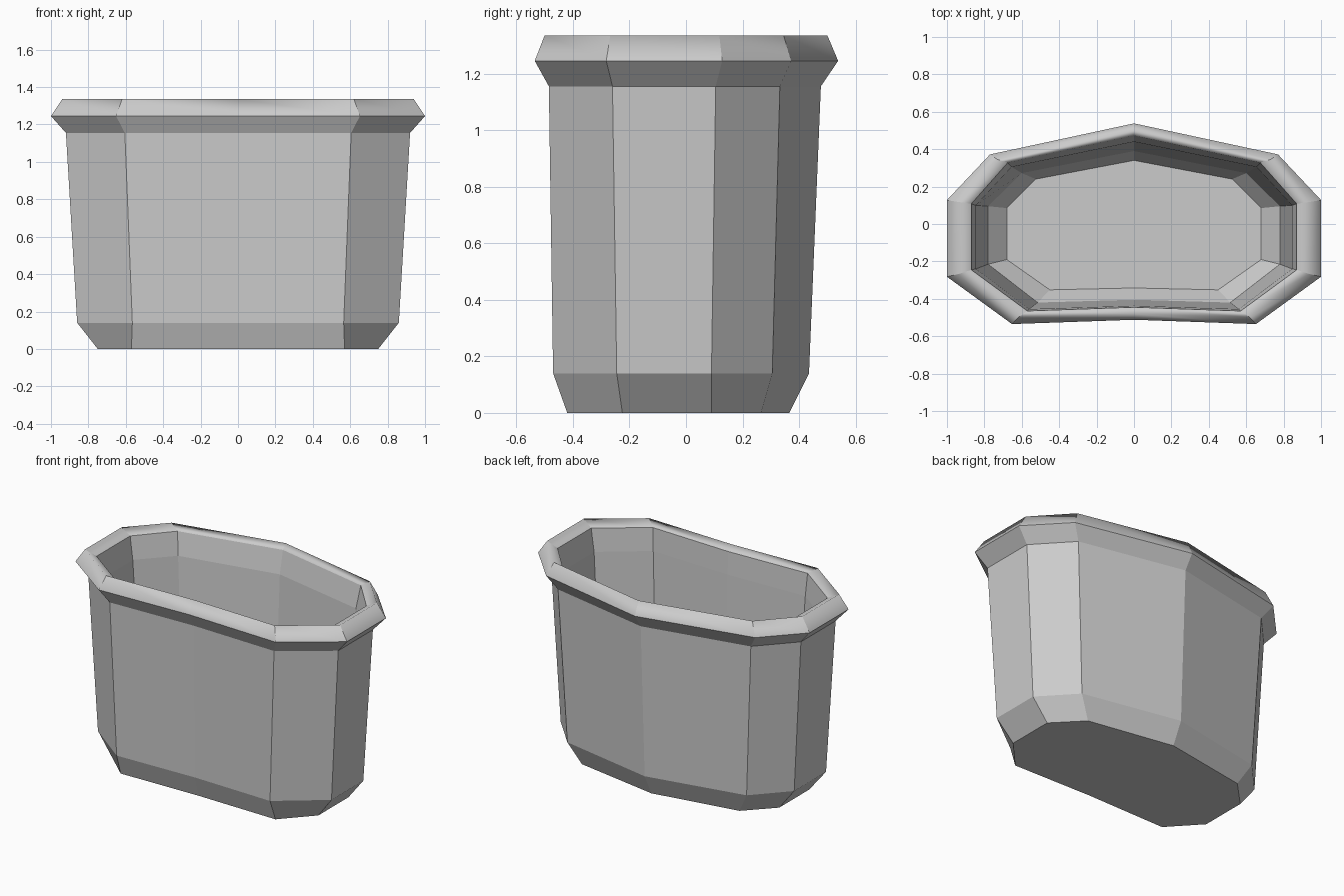
import bpy, bmesh

if "Cube" in bpy.data.objects:
    bpy.data.objects.remove(bpy.data.objects["Cube"])

# Half outlines (back centre round to front centre), mirrored in x.
# Ordered from outer base, up over the rim, down to the inner floor.
rings = [
    (0.00, [(0, .365), (.58, .265), (.75, .09), (.75, -.225), (.57, -.42), (0, -.41)]),
    (0.14, [(0, .435), (.66, .305), (.86, .09), (.86, -.245), (.565, -.47), (0, -.455)]),
    (1.155, [(0, .477), (.71, .332), (.92, .105), (.92, -.26), (.605, -.485), (0, -.467)]),
    (1.245, [(0, .538), (.77, .372), (1, .128), (1, -.282), (.652, -.535), (0, -.512)]),
    (1.335, [(0, .50), (.73, .345), (.94, .118), (.94, -.268), (.62, -.50), (0, -.48)]),
    (1.30, [(0, .473), (.675, .328), (.87, .108), (.87, -.245), (.57, -.465), (0, -.445)]),
    (1.15, [(0, .44), (.655, .305), (.845, .10), (.845, -.24), (.56, -.455), (0, -.437)]),
    (0.18, [(0, .39), (.60, .272), (.78, .095), (.78, -.215), (.515, -.42), (0, -.405)]),
    (0.08, [(0, .34), (.525, .24), (.68, .085), (.68, -.19), (.45, -.352), (0, -.342)]),
]


def full_ring(half):
    return half + [(-x, y) for x, y in half[-2:0:-1]]


# Tub with flared rim and hollow inside
bm = bmesh.new()
loops = [[bm.verts.new((x, y, z)) for x, y in full_ring(half)] for z, half in rings]
n = len(loops[0])
for level, (a, b) in enumerate(zip(loops, loops[1:])):
    for i in range(n):
        j = (i + 1) % n
        face = bm.faces.new((a[i], a[j], b[j], b[i]))
        face.smooth = level in (3, 4)  # rounded rim top

# Underside and inner floor
bm.faces.new(loops[0])
bm.faces.new(loops[-1])
bmesh.ops.recalc_face_normals(bm, faces=bm.faces[:])

# Keep the corners of the rim crisp across its outline
for i in range(n):
    for a, b in ((3, 4), (4, 5)):
        edge = bm.edges.get((loops[a][i], loops[b][i]))
        edge.smooth = False

mesh = bpy.data.meshes.new("tub")
bm.to_mesh(mesh)
bm.free()
tub = bpy.data.objects.new("tub", mesh)
bpy.context.collection.objects.link(tub)
